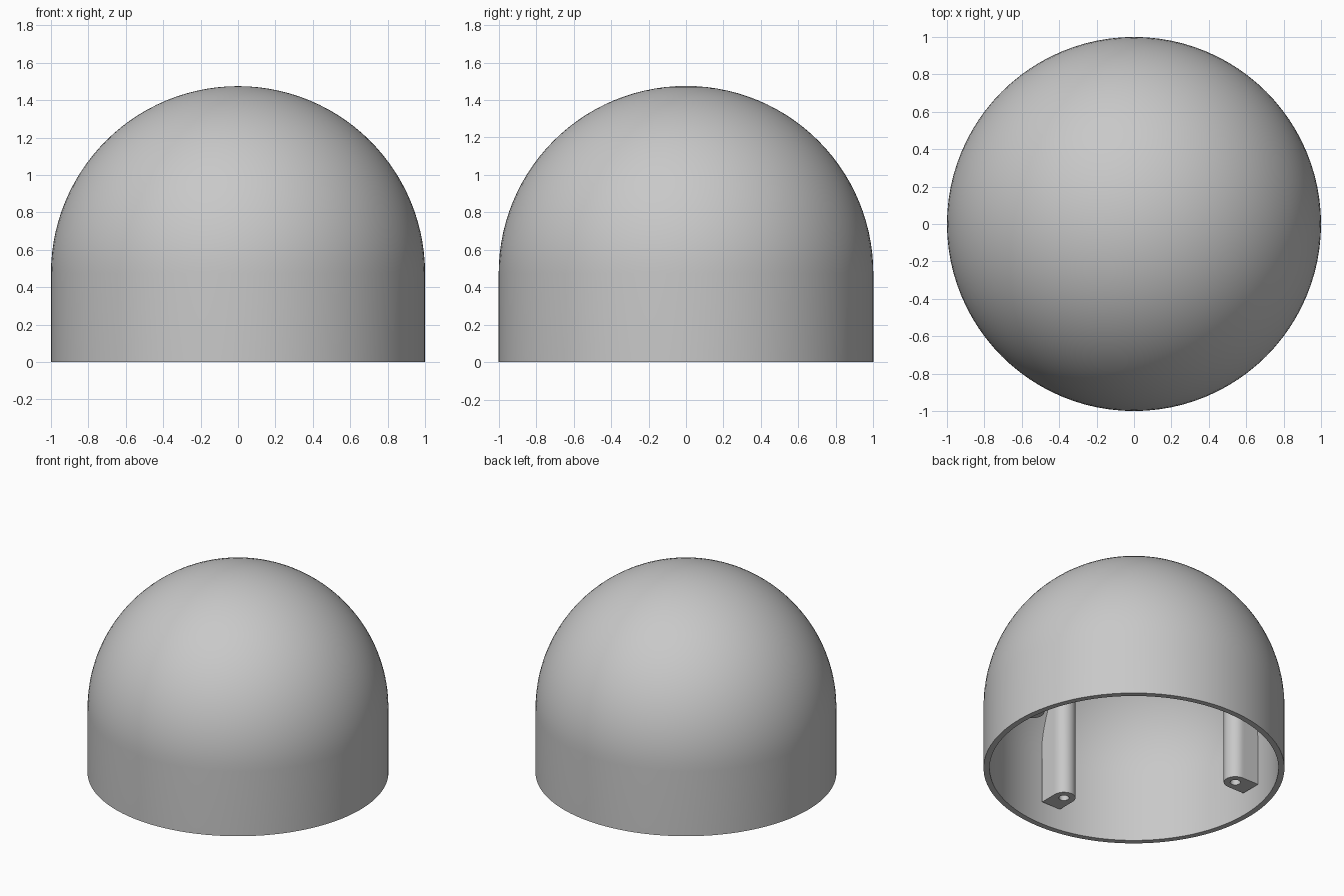
import bpy, bmesh, math
from math import sin, cos, pi, radians, sqrt

cube = bpy.data.objects.get("Cube")
if cube:
    bpy.data.objects.remove(cube, do_unlink=True)

GREY = (0.58, 0.58, 0.58, 1)
mat = bpy.data.materials.new("light_grey")
mat.use_nodes = True
mat.diffuse_color = GREY
mat.node_tree.nodes["Principled BSDF"].inputs["Base Color"].default_value = GREY

SPRING = 0.475            # height where the straight wall becomes the dome
OUTER, INNER = 1.0, 0.96


def finish(bm, name):
    bmesh.ops.recalc_face_normals(bm, faces=bm.faces[:])
    mesh = bpy.data.meshes.new(name)
    bm.to_mesh(mesh)
    bm.free()
    mesh.materials.append(mat)
    obj = bpy.data.objects.new(name, mesh)
    bpy.context.collection.objects.link(obj)
    bpy.ops.object.select_all(action='DESELECT')
    obj.select_set(True)
    bpy.context.view_layer.objects.active = obj
    bpy.ops.object.shade_smooth_by_angle(angle=radians(30))
    return obj


# Hollow dome shell: wall and dome profile spun around the z axis
def half_profile(radius, steps=28):
    arc = [(radius * cos(pi / 2 * i / steps), SPRING + radius * sin(pi / 2 * i / steps))
           for i in range(steps + 1)]
    return [(radius, 0)] + arc


bm = bmesh.new()
verts = []
for profile in (half_profile(OUTER), half_profile(INNER)[::-1]):
    verts.append([bm.verts.new((r, 0, z)) for r, z in profile])
outer, inner = verts
edges = [bm.edges.new(pair) for chain in verts for pair in zip(chain, chain[1:])]
edges.append(bm.edges.new((inner[-1], outer[0])))
bmesh.ops.spin(bm, geom=outer + inner + edges, cent=(0, 0, 0), axis=(0, 0, 1),
               angle=2 * pi, steps=96, use_duplicate=False)
bmesh.ops.remove_doubles(bm, verts=bm.verts[:], dist=0.0005)
finish(bm, "dome_shell")


# Screw post: rounded inner end, square outer end, blind hole from below
def make_post(name, turn):
    half, hole_r, base, hole_top = 0.077, 0.034, 0.16, 0.6
    cx, cy = 0.815, -0.076
    depth = half / math.tan(radians(30))
    body, hole = [], []
    for deg in range(0, 360, 10):
        c, s = cos(radians(deg)), sin(radians(deg))
        reach = half
        if c > 1e-6:
            reach = min(depth / c, half / max(abs(s), 1e-6))
        body.append((cx + reach * c, cy + reach * s))
        hole.append((cx + hole_r * c, cy + hole_r * s))

    bm = bmesh.new()

    def ring(points, height):
        return [bm.verts.new((x, y, height(x, y))) for x, y in points]

    # the top follows the dome, buried in the shell thickness
    rings = [ring(body, lambda x, y: SPRING + sqrt(0.978 ** 2 - x * x - y * y)),
             ring(body, lambda x, y: base),
             ring(hole, lambda x, y: base),
             ring(hole, lambda x, y: hole_top)]
    for a, b in zip(rings, rings[1:]):
        for i in range(len(a)):
            bm.faces.new((a[i - 1], a[i], b[i], b[i - 1]))
    bm.faces.new(rings[0])
    bm.faces.new(rings[-1])
    post = finish(bm, name)
    post.rotation_euler.z = turn


for n, side in enumerate(("left", "back", "right", "front")):
    make_post(side + "_screw_post", n * pi / 2)
